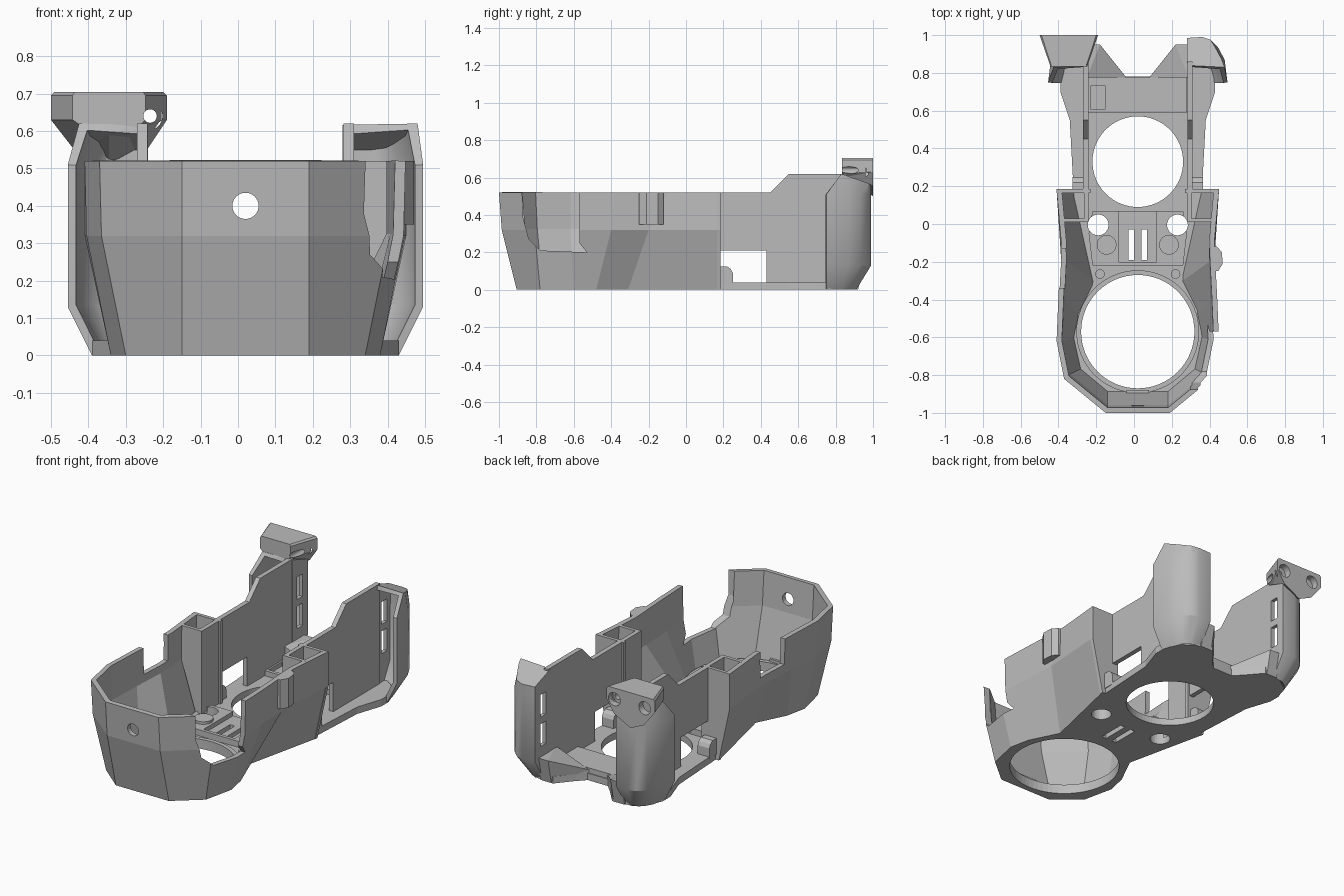
import bpy, bmesh, math

cube = bpy.data.objects.get("Cube")
if cube:
    bpy.data.objects.remove(cube)

CX = 0.02  # symmetry plane of the body

grey = bpy.data.materials.new("plain_grey")
grey.use_nodes = True
grey.diffuse_color = (0.5, 0.5, 0.5, 1)
grey.node_tree.nodes["Principled BSDF"].inputs["Base Color"].default_value = (0.5, 0.5, 0.5, 1)


def finish(name, bm, fix=True):
    if fix:
        bmesh.ops.recalc_face_normals(bm, faces=bm.faces)
    mesh = bpy.data.meshes.new(name)
    bm.to_mesh(mesh)
    bm.free()
    mesh.materials.append(grey)
    ob = bpy.data.objects.new(name, mesh)
    bpy.context.collection.objects.link(ob)
    return ob


def extrude(name, pts, axis, a, b):
    """Extrude a 2D outline along x, y or z from a to b."""
    place = {"x": lambda p, t: (t, p[0], p[1]),
             "y": lambda p, t: (p[0], t, p[1]),
             "z": lambda p, t: (p[0], p[1], t)}[axis]
    bm = bmesh.new()
    low = [bm.verts.new(place(p, a)) for p in pts]
    top = [bm.verts.new(place(p, b)) for p in pts]
    bm.faces.new(low)
    bm.faces.new(top)
    n = len(pts)
    for i in range(n):
        j = (i + 1) % n
        bm.faces.new((low[i], low[j], top[j], top[i]))
    return finish(name, bm)


def box(name, x0, x1, y0, y1, z0, z1):
    return extrude(name, [(x0, y0), (x1, y0), (x1, y1), (x0, y1)], "z", z0, z1)


def disc(name, u, v, r, axis, a, b, n=64):
    ring = [(u + r * math.cos(math.tau * i / n), v + r * math.sin(math.tau * i / n)) for i in range(n)]
    return extrude(name, ring, axis, a, b)


def apply(ob, mod):
    bpy.context.view_layer.objects.active = ob
    bpy.ops.object.modifier_apply(modifier=mod.name)


def cut(ob, *cutters):
    for c in cutters:
        c.hide_render = True
        mod = ob.modifiers.new("cut", "BOOLEAN")
        mod.operation = "DIFFERENCE"
        mod.solver = "EXACT"
        mod.object = c
        apply(ob, mod)


def remove(*obs):
    for o in obs:
        bpy.data.objects.remove(o)


def smooth(ob, degrees):
    bpy.ops.object.select_all(action="DESELECT")
    ob.select_set(True)
    bpy.context.view_layer.objects.active = ob
    bpy.ops.object.shade_smooth_by_angle(angle=math.radians(degrees))


def shell(name, rings, thick, cap=False):
    """Loft open rings (clockwise from above) and thicken them inwards."""
    bm = bmesh.new()
    rows = [[bm.verts.new(p) for p in r] for r in rings]
    for lo, hi in zip(rows, rows[1:]):
        for i in range(len(lo) - 1):
            bm.faces.new((lo[i + 1], lo[i], hi[i], hi[i + 1]))
    if cap:
        bm.faces.new(list(reversed(rows[-1])))
    ob = finish(name, bm, False)
    mod = ob.modifiers.new("thickness", "SOLIDIFY")
    mod.thickness = thick
    mod.offset = -1
    mod.use_even_offset = True
    apply(ob, mod)
    return ob


def both(half):
    """Full path from a right half, going right side, front, left side."""
    return [(CX + x, y) for x, y in half] + [(CX - x, y) for x, y in reversed(half)]


def side_pts(s, pts):
    return [(CX + s * x, z) for x, z in pts]


# Faceted front hull, pinched at the waist
bottom = [(.36, .18), (.25, -.31), (.335, -.48), (.36, -.6), (.32, -.78), (.17, -.905)]
middle = [(.43, .18), (.405, -.2), (.415, -.4), (.425, -.62), (.385, -.81), (.17, -.985)]
top = [(.43, .18), (.405, -.1), (.42, -.38), (.43, -.62), (.39, -.82), (.17, -1)]
hull = shell("front_hull", [[(x, y, z) for x, y in both(h)]
                            for h, z in ((bottom, 0), (middle, .32), (top, .52))], .028)
notch = extrude("notch_cutter", [(-.88, .6), (-.87, .38), (-.84, .27), (-.78, .21),
                                 (-.53, .2), (-.57, .25), (-.57, .6)], "x", .3, .7)
dip = box("dip_cutter", -.7, -.3, -.34, -.13, .37, .7)
port = disc("port_cutter", CX, .4, .035, "y", -1.1, -.8, 32)
cut(hull, notch, dip, port)
remove(notch, dip, port)

# Floor with openings
floor_half = [(.07, .78), (.19, .92), (.3, .91), (.37, .86), (.41, .77), (.41, .7),
              (.36, .55), (.34, .18)] + bottom
floor = extrude("floor", both(floor_half), "z", 0, .04)
lip = disc("front_ring", CX, -.57, .325, "z", .03, .055)
deck = extrude("deck", both([(.24, .07), (.26, -.05), (.24, -.22)]), "z", .035, .075)
strap = box("rear_strap", CX - .26, CX + .26, .59, .775, .03, .07)
holes = [disc("front_opening", CX, -.57, .3, "z", -.1, .3),
         disc("rear_opening", CX, .33, .24, "z", -.1, .3)]
for s in (1, -1):
    holes.append(disc("screw_hole", CX + s * .21, -.005, .055, "z", -.1, .3, 32))
    holes.append(box("vent", CX + s * .035 - .015, CX + s * .035 + .015, -.19, -.03, -.1, .3))
recess = box("recess_cutter", CX - .1, CX + .1, -.2, .2, .05, .3)
pit = box("pit_cutter", -.23, -.15, .61, .73, .045, .3)
cut(floor, *holes)
cut(lip, holes[0])
cut(deck, recess, *holes[1:])
cut(strap, pit)
remove(recess, pit, *holes)
box("front_tab", CX - .06, CX + .06, -.91, -.88, .04, .07)

# Clip on the right flank
clip = [(.41, -.25), (.445, -.25), (.47, -.21), (.465, -.15), (.44, -.12), (.41, -.12)]
extrude("side_clip", clip, "z", .35, .52)

outer_low = [(.26, .84), (.26, .9), (.31, .91), (.34, .895), (.365, .875), (.39, .83), (.41, .75)]
outer_high = [(.26, .84), (.26, .985), (.34, .99), (.385, .975), (.425, .935), (.46, .87), (.475, .75)]
for s, side, inset in ((1, "right", .015), (-1, "left", .03)):
    # Rear side wall, stepped up at the back, open at the front foot
    wall = [(.17, .21), (.43, .21), (.43, .03), (.86, .03), (.86, .62), (.55, .62), (.45, .52), (.17, .52)]
    a, b = sorted((CX + s * .262, CX + s * .29))
    extrude(side + "_rear_wall", wall, "x", a, b)

    # Pocket between hull and inner wall
    extrude(side + "_bulkhead", side_pts(s, [(.25, 0), (.36, 0), (.43, .32), (.43, .52), (.25, .52)]),
            "y", .165, .185)
    extrude(side + "_pocket_front", side_pts(s, [(.26, .03), (.3, .04), (.39, .32), (.4, .52), (.26, .52)]),
            "y", .01, .03)
    extrude(side + "_pocket_inner", side_pts(s, [(.26, .03), (.285, .03), (.285, .52), (.26, .52)]),
            "y", .01, .18)

    # Rounded foot lug and deck details
    lug = [(.17, .03), (.25, .03), (.25, .09), (.24, .11), (.22, .125), (.17, .125)]
    a, b = sorted((CX + s * .27, CX + s * .345))
    extrude(side + "_lug", lug, "x", a, b)
    disc(side + "_boss", CX + s * .165, -.11, .052, "z", .07, .09, 32)
    disc(side + "_small_boss", CX + s * .2, -.265, .025, "z", .03, .06, 24)

    # Hollow rear post, open to the front, drawn in above the hull height
    upper = [(x - inset if x > .4 else x, max(y, .83)) for x, y in outer_high]
    rings = [[(x, y, 0) for x, y in outer_low],
             [(x, y, .13) for x, y in outer_high],
             [(x, y, .51) for x, y in outer_high],
             [(x, y, .62 - .35 * (y - .83)) for x, y in upper]]
    rings = [[(CX + s * x, y, z) for x, y, z in r] for r in rings]
    if s < 0:
        rings = [r[::-1] for r in rings]
    post = shell(side + "_rear_post", rings, .022, cap=True)
    a, b = sorted((CX + s * .15, CX + s * .32))
    slots = [box("slot_cutter", a, b, .885, .935, z, z + .13) for z in (.2, .37)]
    cut(post, *slots)
    remove(*slots)
    smooth(post, 32)

    # Sloped gusset joining post and floor
    gusset = [(.06, .775), (.2, .95), (.27, .95), (.27, .775)]
    bm = bmesh.new()
    low = [bm.verts.new((CX + s * x, y - (.03 if y > .8 else 0), 0)) for x, y in gusset]
    high = [bm.verts.new((CX + s * x, y, .06 if x < .1 else .14)) for x, y in gusset]
    for i in range(4):
        j = (i + 1) % 4
        bm.faces.new((low[i], low[j], high[j], high[i]))
    bm.faces.new(low)
    bm.faces.new(high)
    bmesh.ops.triangulate(bm, faces=bm.faces[:])
    finish(side + "_gusset", bm)

# Twin-eyed head on the left rear post, narrowing towards the front
head = extrude("sensor_head", [(-.5, .695), (-.49, .705), (-.2, .705), (-.19, .695), (-.19, .63),
                               (-.24, .555), (-.345, .5), (-.43, .54), (-.5, .63)], "y", .835, 1)
for v in head.data.vertices:
    if v.co.y < .9:
        v.co.x = -.345 + (v.co.x + .345) * .63
        v.co.z = max(v.co.z, .6)
cutters = [disc("pin_cutter", -.235, .64, .018, "y", .7, 1.1, 24)]
for x in (-.435, -.24):
    cutters.append(disc("eye_cutter", x, .64, .038, "y", .96, 1.1, 32))
cut(head, *cutters)
remove(*cutters)
